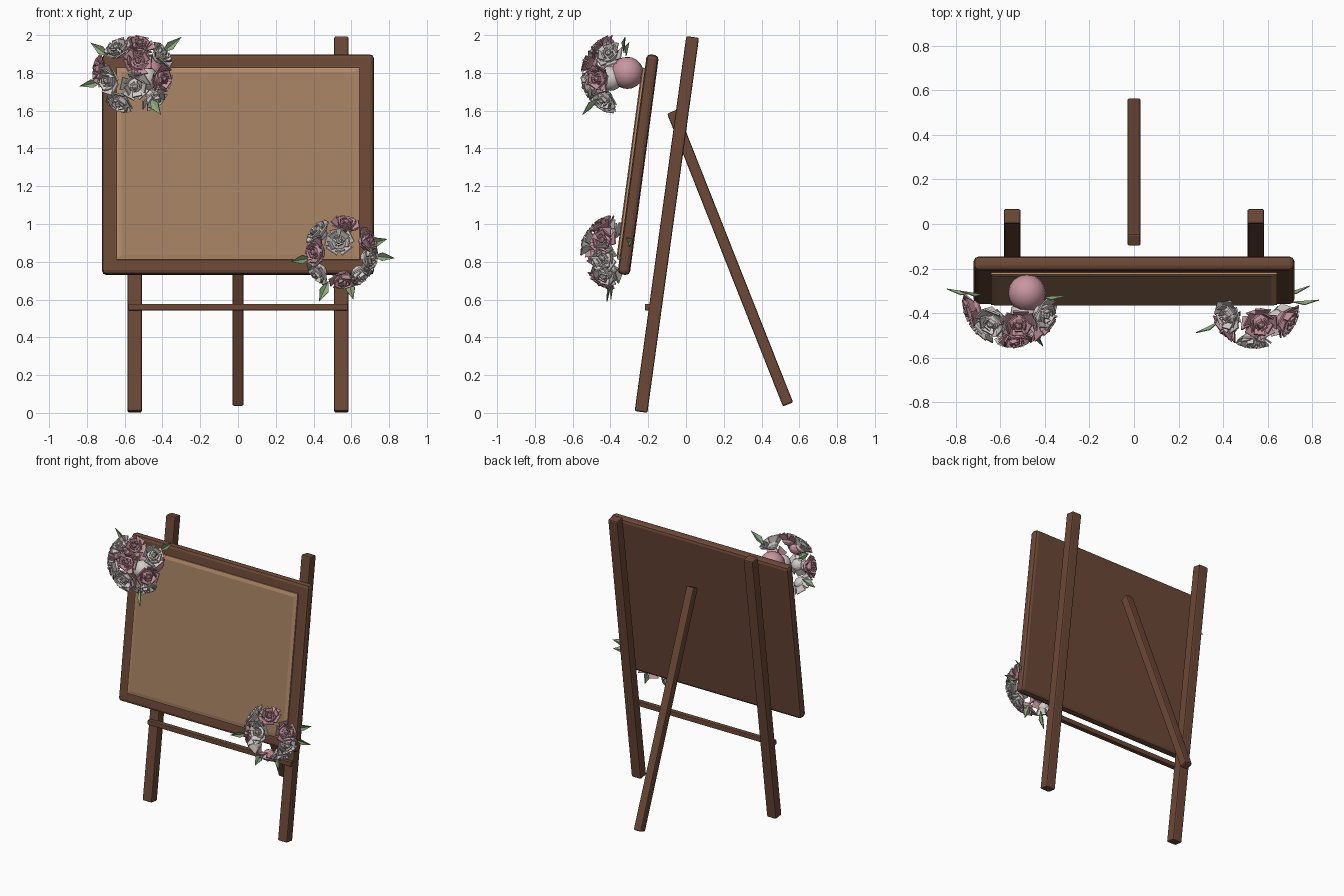
import bpy, bmesh, math, random
from mathutils import Vector, Matrix

random.seed(4)
if "Cube" in bpy.data.objects:
    bpy.data.objects.remove(bpy.data.objects["Cube"])


def material(name, rgb):
    m = bpy.data.materials.new(name)
    m.use_nodes = True
    color = (*rgb, 1)
    m.diffuse_color = color
    bsdf = m.node_tree.nodes["Principled BSDF"]
    bsdf.inputs["Base Color"].default_value = color
    bsdf.inputs["Roughness"].default_value = 0.8
    return m


WOOD = material("dark wood", (0.15, 0.065, 0.038))
PANEL = material("tan panel", (0.37, 0.215, 0.12))
TRIM = material("light tan trim", (0.44, 0.25, 0.14))
WHITE = material("off white petals", (0.66, 0.61, 0.59))
PINK = material("pink petals", (0.58, 0.30, 0.35))
GREEN = material("leaf green", (0.26, 0.40, 0.20))


def finish(name, bm, mats, matrix=Matrix()):
    bmesh.ops.recalc_face_normals(bm, faces=bm.faces)
    mesh = bpy.data.meshes.new(name)
    bm.to_mesh(mesh)
    bm.free()
    for m in mats:
        mesh.materials.append(m)
    obj = bpy.data.objects.new(name, mesh)
    obj.matrix_world = matrix
    bpy.context.collection.objects.link(obj)
    return obj


def box(name, size, matrix, bevel):
    bm = bmesh.new()
    bmesh.ops.create_cube(bm, size=1, matrix=Matrix.Diagonal((*size, 1)))
    obj = finish(name, bm, [WOOD], matrix)
    mod = obj.modifiers.new("Bevel", "BEVEL")
    mod.width = bevel
    mod.segments = 2
    return obj


def beam(name, x, low, high, width, depth):
    """Square beam between two (y, z) points."""
    a, b = Vector((x, *low)), Vector((x, *high))
    d = b - a
    turn = Matrix.Rotation(math.atan2(-d.y, d.z), 4, "X")
    return box(name, (width, depth, d.length),
               Matrix.Translation((a + b) / 2) @ turn, 0.009)


# Easel legs and crossbar
for side, x in (("left", 0.547), ("right", -0.547)):
    beam(f"{side}_front_leg", x, (-0.238, 0.005), (0.035, 1.99), 0.075, 0.068)
beam("rear_leg", 0, (0.54, 0.045), (-0.073, 1.595), 0.06, 0.058)
box("crossbar", (1.16, 0.035, 0.035), Matrix.Translation((0, -0.2, 0.56)), 0.005)

# Leaning board
lean = Matrix.Translation((0, -0.253, 1.314)) @ Matrix.Rotation(math.radians(-7.6), 4, "X")
box("board_frame", (1.44, 0.065, 1.175), lean, 0.022)

# Raised panel with a chamfered trim
bm = bmesh.new()
bmesh.ops.create_cube(bm, size=1, matrix=Matrix.Translation((0, -0.036, 0))
                      @ Matrix.Diagonal((1.285, 0.014, 1.025, 1)))
front = min(bm.faces, key=lambda f: f.calc_center_median().y)
bmesh.ops.inset_region(bm, faces=[front], thickness=0.035, depth=0.006)
for f in bm.faces:
    f.material_index = 1
front.material_index = 0
finish("board_panel", bm, [PANEL, TRIM], lean)


def petal(bm, angle, radius, width, height, tilt):
    """Thin plate with a pinched top, tipped away from the flower axis."""
    place = (Matrix.Rotation(angle, 4, "Z") @ Matrix.Translation((radius, 0, 0))
             @ Matrix.Rotation(tilt, 4, "Y"))
    made = bmesh.ops.create_cube(bm, size=1, matrix=Matrix.Translation((0, 0, height / 2))
                                 @ Matrix.Diagonal((0.007, width, height, 1)))
    for v in made["verts"]:
        if v.co.z < height / 2:
            v.co.y *= 0.7
        v.co = place @ v.co


def rose(name, position, facing, mat, size=1.0):
    bm = bmesh.new()
    # (count, radius, width, height, tilt in degrees)
    for layer, (n, r, w, h, tilt) in enumerate((
            (5, 0.036, 0.072, 0.045, 55), (5, 0.030, 0.052, 0.045, 28),
            (4, 0.017, 0.032, 0.045, 10))):
        for i in range(n):
            petal(bm, math.tau * (i + layer / 2) / n + random.uniform(-0.12, 0.12),
                  r, w, h, math.radians(tilt + random.uniform(-8, 8)))
    # Bud in the middle and rounded cup behind
    bmesh.ops.create_icosphere(bm, subdivisions=1, radius=0.018,
                               matrix=Matrix.Translation((0, 0, 0.035)))
    bmesh.ops.create_uvsphere(bm, u_segments=10, v_segments=6, radius=0.042,
                              matrix=Matrix.Diagonal((1, 1, 0.75, 1)))
    spin = Matrix.Rotation(random.uniform(0, math.tau), 4, "Z")
    turn = facing.to_track_quat("Z", "Y").to_matrix().to_4x4()
    finish(name, bm, [mat], Matrix.Translation(position) @ turn @ spin @ Matrix.Scale(size, 4))


def leaf(name, base, tip):
    """Diamond leaf folded along its middle."""
    base, tip = Vector(base), Vector(tip)
    along = tip - base
    side = along.cross(Vector((0, 1, 0.3))).normalized() * 0.024
    lift = Vector((0, -0.01, 0))
    bm = bmesh.new()
    mid = base + along * 0.45
    b, t, l, r = (bm.verts.new(p) for p in (base, tip, mid + side + lift, mid - side + lift))
    bm.faces.new((b, t, l))
    bm.faces.new((b, r, t))
    obj = finish(name, bm, [GREEN])
    obj.modifiers.new("Thickness", "SOLIDIFY").thickness = 0.004


def bouquet(name, center, radius, flowers, leaves):
    center = Vector(center)
    for i, (x, z, mat) in enumerate(flowers):
        dx, dz = x - center.x, z - center.z
        dy = -math.sqrt(max(radius ** 2 - dx * dx - dz * dz, 0.0004))
        out = Vector((dx, dy, dz))
        rose(f"{name}_rose_{i + 1}", center + out * 0.88, out.normalized(), mat)
    for i, tip in enumerate(leaves):
        leaf(f"{name}_leaf_{i + 1}", Vector(tip).lerp(center, 0.42), tip)


# Upper bouquet on the right corner of the board
bouquet("upper_bouquet", (-0.55, -0.335, 1.79), 0.2, (
    (-0.64, 1.93, WHITE), (-0.52, 1.95, PINK), (-0.40, 1.90, WHITE),
    (-0.74, 1.82, PINK), (-0.69, 1.76, WHITE), (-0.53, 1.86, PINK),
    (-0.40, 1.77, PINK), (-0.545, 1.73, WHITE), (-0.63, 1.64, WHITE),
    (-0.44, 1.66, WHITE)),
    ((-0.78, -0.3, 1.96), (-0.84, -0.29, 1.73), (-0.30, -0.32, 1.99), (-0.41, -0.55, 1.58)))

# Lower bouquet on the left corner of the board
bouquet("lower_bouquet", (0.545, -0.36, 0.85), 0.175, (
    (0.42, 0.96, WHITE), (0.57, 1.0, PINK), (0.535, 0.905, WHITE),
    (0.69, 0.91, PINK), (0.70, 0.82, WHITE), (0.65, 0.73, WHITE),
    (0.56, 0.70, PINK), (0.42, 0.74, WHITE), (0.41, 0.85, PINK)),
    ((0.28, -0.49, 0.80), (0.43, -0.42, 0.59), (0.61, -0.4, 0.60),
     (0.83, -0.34, 0.82), (0.79, -0.28, 0.92)))

# Large round blooms filling the back of the upper bouquet
for label, spot, r, mat in (("pink", (-0.48, -0.31, 1.80), 0.085, PINK),
                            ("white", (-0.49, -0.40, 1.77), 0.065, WHITE)):
    bm = bmesh.new()
    bmesh.ops.create_uvsphere(bm, u_segments=16, v_segments=10, radius=r)
    ball = finish(f"{label}_round_bloom", bm, [mat], Matrix.Translation(spot))
    for poly in ball.data.polygons:
        poly.use_smooth = True
